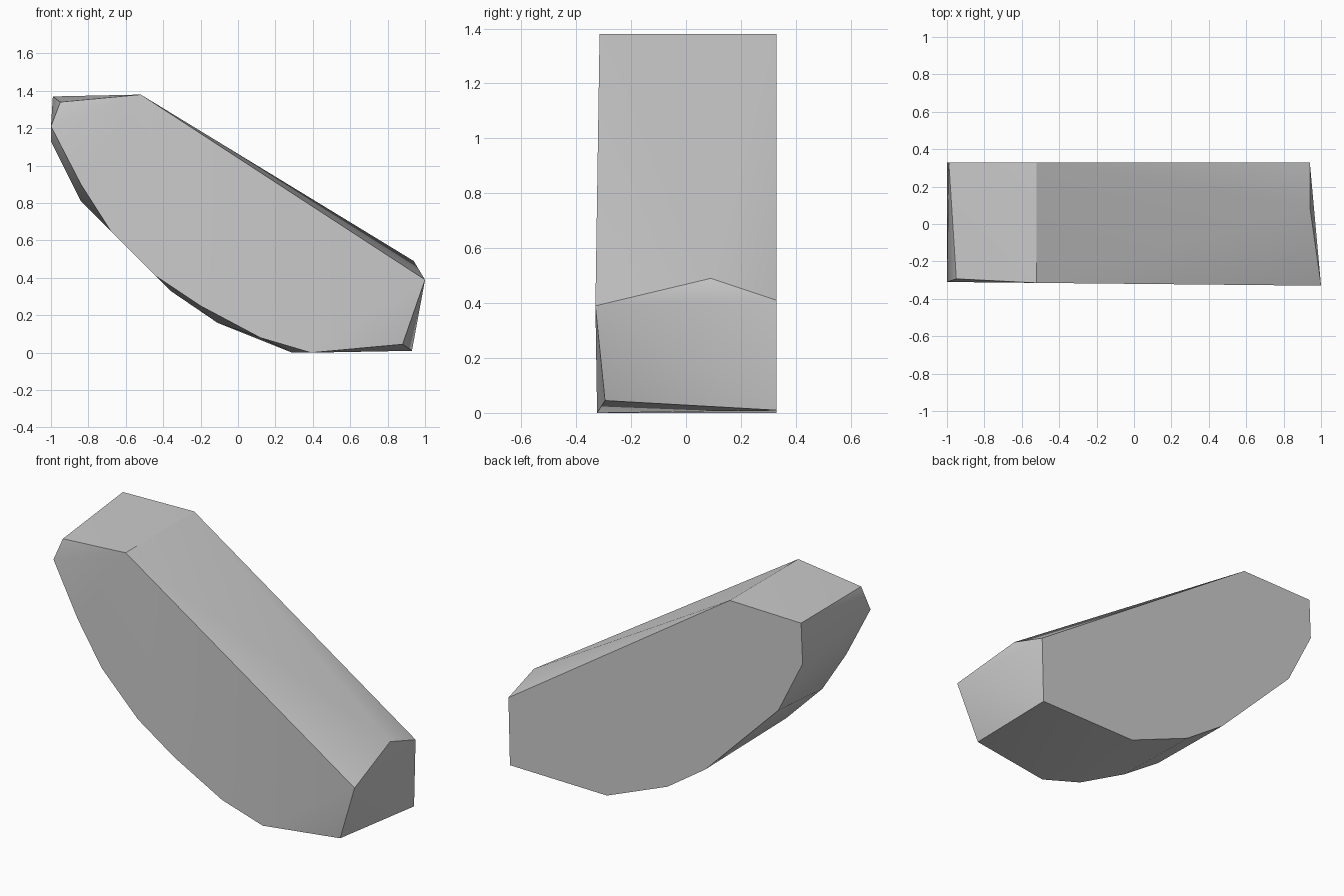
import bpy, bmesh, math

cube = bpy.data.objects.get("Cube")
if cube:
    bpy.data.objects.remove(cube, do_unlink=True)

# Plain grey surface
grey = bpy.data.materials.new("plain_grey")
grey.use_nodes = True
colour = (0.6, 0.6, 0.6, 1)
grey.diffuse_color = colour
grey.node_tree.nodes["Principled BSDF"].inputs["Base Color"].default_value = colour

# Front outline, leaning slightly forward towards the lower end (x, z)
front = [(-0.52, 1.38), (1.0, 0.39), (0.39, 0), (0.12, 0.08), (-0.2, 0.25),
         (-0.44, 0.41), (-0.68, 0.65), (-0.84, 0.9), (-1.0, 1.21)]
# Flat back outline (x, z)
back = [(-0.52, 1.38), (0.94, 0.41), (0.93, 0.01), (0.29, 0), (-0.11, 0.16),
        (-0.36, 0.33), (-0.84, 0.81), (-1.0, 1.13), (-0.99, 1.37)]
# Set-back front corners and the peak of the end bevel (x, y, z)
corners = [(-0.95, -0.293, 1.34), (0.88, -0.295, 0.045), (0.94, 0.09, 0.49)]

points = [(x, -0.32 - 0.01 * x, z) for x, z in front]
points += [(x, 0.33, z) for x, z in back] + corners

# Faceted slab wrapped around the two outlines
bm = bmesh.new()
for p in points:
    bm.verts.new(p)
bmesh.ops.convex_hull(bm, input=bm.verts)
bmesh.ops.delete(bm, geom=[v for v in bm.verts if not v.link_faces], context='VERTS')
bmesh.ops.dissolve_limit(bm, angle_limit=math.radians(0.5), verts=bm.verts, edges=bm.edges)
bmesh.ops.recalc_face_normals(bm, faces=bm.faces)
mesh = bpy.data.meshes.new("curved_slab")
bm.to_mesh(mesh)
bm.free()
mesh.materials.append(grey)
slab = bpy.data.objects.new("curved_slab", mesh)
bpy.context.collection.objects.link(slab)

# Soft shading with sharp rims
bpy.ops.object.select_all(action='DESELECT')
slab.select_set(True)
bpy.context.view_layer.objects.active = slab
bpy.ops.object.shade_smooth_by_angle(angle=math.radians(30))
